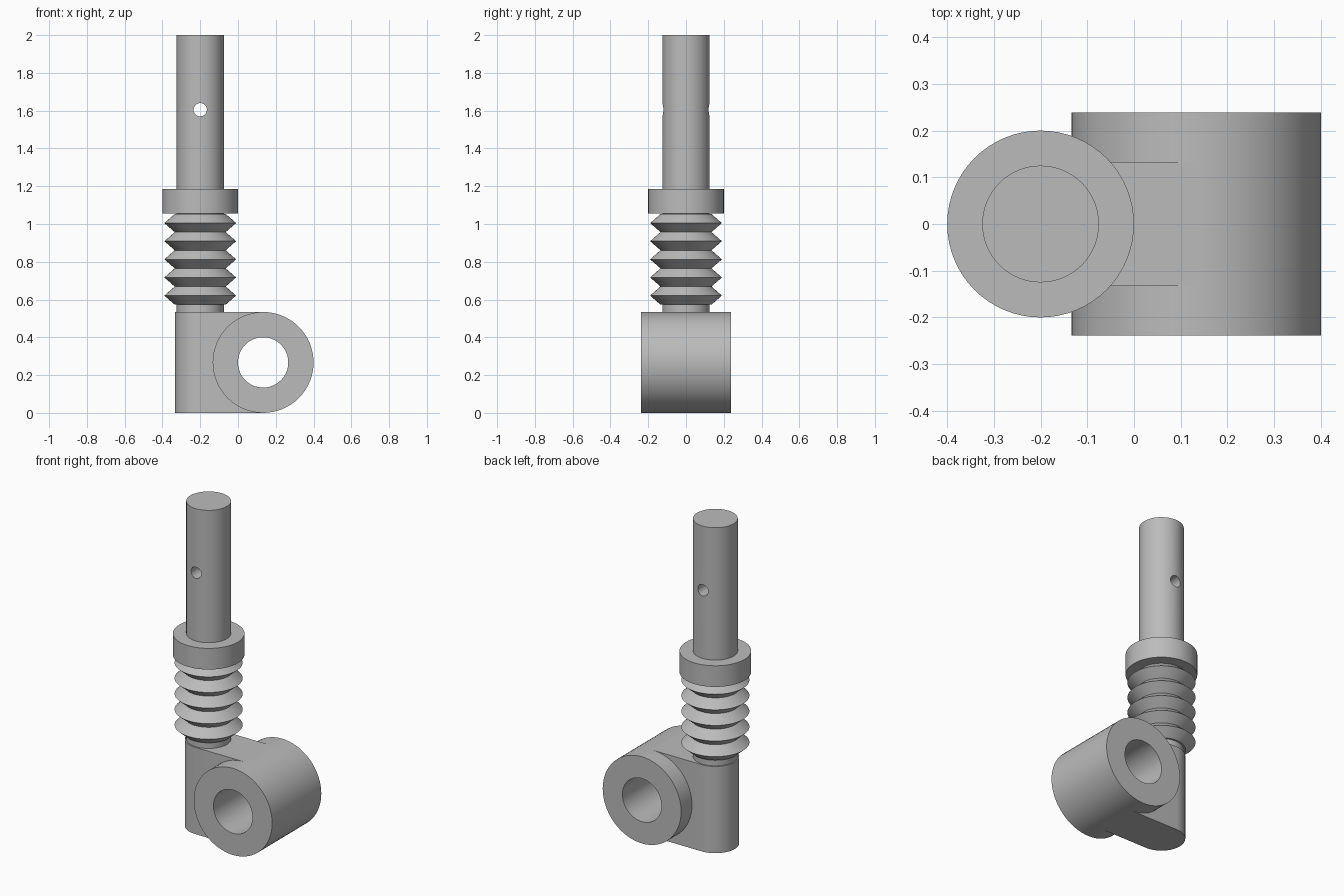
import bpy, bmesh, math
from mathutils import Matrix

cube = bpy.data.objects.get("Cube")
if cube:
    bpy.data.objects.remove(cube, do_unlink=True)

# Single grey material
grey = bpy.data.materials.new("plain grey")
grey.use_nodes = True
colour = (0.5, 0.5, 0.5, 1)
grey.diffuse_color = colour
grey.node_tree.nodes["Principled BSDF"].inputs["Base Color"].default_value = colour

SIDES = 64
POST_X = -0.2                 # axis of the upright parts
EYE_X, EYE_Z = 0.133, 0.267   # axis of the cross eye


def make(name, bm):
    bmesh.ops.recalc_face_normals(bm, faces=bm.faces)
    mesh = bpy.data.meshes.new(name)
    bm.to_mesh(mesh)
    bm.free()
    mesh.materials.append(grey)
    obj = bpy.data.objects.new(name, mesh)
    bpy.context.collection.objects.link(obj)
    return obj


def lathe(name, profile):
    """Closed solid turned about the upright axis from (radius, z) points."""
    bm = bmesh.new()
    rings = []
    for r, z in profile:
        ring = []
        for i in range(SIDES):
            a = math.tau * i / SIDES
            ring.append(bm.verts.new((POST_X + r * math.cos(a), r * math.sin(a), z)))
        rings.append(ring)
    for low, high in zip(rings, rings[1:]):
        for i in range(SIDES):
            j = (i + 1) % SIDES
            bm.faces.new((low[i], low[j], high[j], high[i]))
    bm.faces.new(rings[0])
    bm.faces.new(rings[-1])
    return make(name, bm)


def cross_cylinder(name, x, z, radius, length):
    bm = bmesh.new()
    turn = Matrix.Translation((x, 0, z)) @ Matrix.Rotation(math.pi / 2, 4, 'X')
    bmesh.ops.create_cone(bm, cap_ends=True, segments=SIDES, radius1=radius,
                          radius2=radius, depth=length, matrix=turn)
    return make(name, bm)


def cut(obj, cutter):
    mod = obj.modifiers.new("bore", 'BOOLEAN')
    mod.operation = 'DIFFERENCE'
    mod.solver = 'EXACT'
    mod.object = cutter
    bpy.context.view_layer.objects.active = obj
    bpy.ops.object.modifier_apply(modifier=mod.name)


# Upright shaft with a small pin hole
shaft = lathe("shaft", [(0.125, 0.52), (0.125, 2.0)])
pin_cutter = cross_cylinder("pin_cutter", POST_X, 1.605, 0.035, 1)
cut(shaft, pin_cutter)

# Collar and pleated bellows
collar = lathe("collar", [(0.2, 1.055), (0.2, 1.185)])
PLEATS, low, high = 5, 0.573, 1.053
step = (high - low) / PLEATS
pleats = [(0.135, low)]
for i in range(PLEATS):
    pleats += [(0.19, low + step * (i + 0.5)), (0.135, low + step * (i + 1))]
bellows = lathe("bellows", pleats)

# Arm: round-ended block reaching into the eye
bm = bmesh.new()
outline = [(EYE_X, 0.133)]
for i in range(SIDES // 2 + 1):
    a = math.pi / 2 + math.tau * i / SIDES
    outline.append((POST_X + 0.133 * math.cos(a), 0.133 * math.sin(a)))
outline.append((EYE_X, -0.133))
base = bm.faces.new([bm.verts.new((x, y, 0)) for x, y in outline])
top = bmesh.ops.extrude_face_region(bm, geom=[base])["geom"]
bmesh.ops.translate(bm, vec=(0, 0, 2 * EYE_Z),
                    verts=[g for g in top if isinstance(g, bmesh.types.BMVert)])
arm = make("arm", bm)

# Cross eye, bored through together with the arm
eye = cross_cylinder("eye", EYE_X, EYE_Z, 0.267, 0.478)
bore_cutter = cross_cylinder("bore_cutter", EYE_X, EYE_Z, 0.133, 1)
cut(eye, bore_cutter)
cut(arm, bore_cutter)

for helper in (pin_cutter, bore_cutter):
    bpy.data.objects.remove(helper, do_unlink=True)

# Smooth round walls with crisp edges
bpy.ops.object.select_all(action='DESELECT')
for obj in (shaft, collar, bellows, arm, eye):
    obj.select_set(True)
bpy.context.view_layer.objects.active = shaft
bpy.ops.object.shade_smooth_by_angle(angle=math.radians(30))
